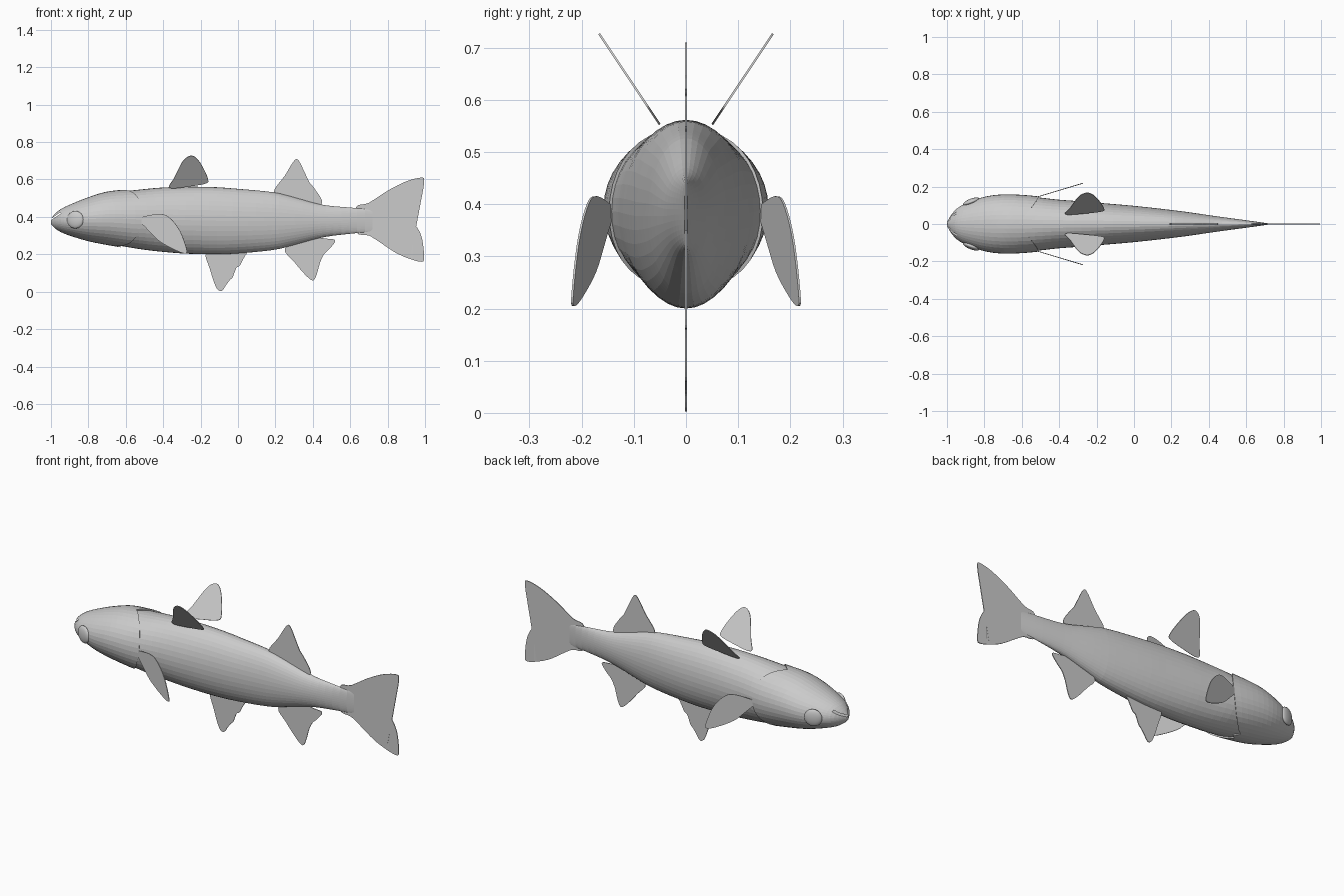
import bpy, bmesh, math
from mathutils import Vector

cube = bpy.data.objects.get("Cube")
if cube:
    bpy.data.objects.remove(cube, do_unlink=True)

# One plain grey for everything
grey = bpy.data.materials.new("plain grey")
grey.use_nodes = True
colour = (0.6, 0.6, 0.6, 1)
grey.diffuse_color = colour
grey.node_tree.nodes["Principled BSDF"].inputs["Base Color"].default_value = colour

# Body profile in hundredths: x, top, bottom, half width
PROFILE = [(-100, 39, 36, 1), (-98, 41.5, 34, 4.5), (-95, 44, 32, 8),
           (-90, 46.5, 30, 11), (-80, 50.5, 27, 14.5), (-70, 53.5, 25, 15.8),
           (-55, 55, 22.5, 15.2), (-40, 56, 21, 13.2), (-15, 56, 20, 11),
           (0, 55, 20.5, 9.7), (20, 53, 22.5, 7.5), (30, 50.5, 25, 6.2),
           (45, 46.5, 29, 4), (60, 45, 31, 2), (72, 44, 32, 0.3)]
SIDES = 40


def section(x):
    """Top, bottom and half width at x, by cubic interpolation."""
    x = max(-1, min(0.72, x)) * 100
    last = len(PROFILE) - 1
    i = next(k for k in range(last) if x <= PROFILE[k + 1][0] + 1e-6)

    def slope(k, c):
        a, b = PROFILE[max(k - 1, 0)], PROFILE[min(k + 1, last)]
        return (b[c] - a[c]) / (b[0] - a[0])

    p, q = PROFILE[i], PROFILE[i + 1]
    h = q[0] - p[0]
    t = (x - p[0]) / h
    s = t * t * (3 - 2 * t)
    return [(p[c] * (1 - s) + q[c] * s + h * t * (1 - t)
             * ((1 - t) * slope(i, c) - t * slope(i + 1, c))) / 100 for c in (1, 2, 3)]


def skin_point(x, angle, scale=1.0):
    top, bottom, width = section(x)
    return Vector((x, width * scale * math.cos(angle),
                   (top + bottom) / 2 + (top - bottom) / 2 * scale * math.sin(angle)))


def add_object(name, bm):
    bmesh.ops.recalc_face_normals(bm, faces=bm.faces)
    mesh = bpy.data.meshes.new(name)
    bm.to_mesh(mesh)
    bm.free()
    obj = bpy.data.objects.new(name, mesh)
    bpy.context.collection.objects.link(obj)
    mesh.materials.append(grey)
    return obj


def loft(name, rings):
    bm = bmesh.new()
    loops = [[bm.verts.new(p) for p in ring] for ring in rings]
    for a, b in zip(loops, loops[1:]):
        for k in range(SIDES):
            n = (k + 1) % SIDES
            bm.faces.new((a[k], a[n], b[n], b[k]))
    bm.faces.new(loops[0])
    bm.faces.new(loops[-1])
    return add_object(name, bm)


angles = [math.tau * k / SIDES for k in range(SIDES)]

# Trunk, slightly sunk beneath the gill covers
trunk = []
for k in range(37):
    x = -0.78 + 1.5 * k / 36
    scale = 0.95 + 0.05 * min(1, max(0, (x + 0.6) / 0.3))
    trunk.append([skin_point(x, a, scale) for a in angles])
loft("body", trunk)


# Head shell, its rear edge sweeping back into the gill covers
def gill_edge(angle):
    return -0.66 + 0.15 * abs(math.cos(angle - 0.15 * math.copysign(1, math.cos(angle)))) ** 0.8


head = []
for k in range(21):
    t = (k / 20) ** 1.6
    head.append([skin_point(-1 + t * (gill_edge(a) + 1), a) for a in angles])
head.append([skin_point(gill_edge(a) - 0.005, a, 0.92) for a in angles])
head_obj = loft("head", head)

# Mouth slit, cut by a thin tilted block
bm = bmesh.new()
bmesh.ops.create_cube(bm, size=1)
cutter = add_object("mouth_cutter", bm)
cutter.scale = (0.1, 0.4, 0.007)
cutter.rotation_euler.y = -0.6
cutter.location = (-0.99, 0, 0.393)
cutter.hide_render = True
cutter.hide_viewport = True
cutter.display_type = 'WIRE'
cut = head_obj.modifiers.new("mouth", 'BOOLEAN')
cut.operation = 'DIFFERENCE'
cut.solver = 'EXACT'
cut.object = cutter

# Eyes: flattened domes lying on the cheeks
for side, label in ((1, "left"), (-1, "right")):
    bm = bmesh.new()
    bmesh.ops.create_uvsphere(bm, u_segments=24, v_segments=12, radius=0.047)
    eye = add_object(label + "_eye", bm)
    eye.scale.z = 0.35
    eye.location = (-0.87, side * 0.119, 0.385)
    normal = Vector((-0.38, side, 0))
    eye.rotation_euler = normal.to_track_quat('Z', 'Y').to_euler()
    eye.data.shade_smooth()


def fin(name, outline, place=lambda x, z: 0, steps=4):
    """Thin plate with a smooth closed outline in hundredths of x and z."""
    pts = [Vector(p) / 100 for p in outline]
    bm = bmesh.new()
    verts = []
    for i in range(len(pts)):
        a, b, c, d = (pts[(i + j) % len(pts)] for j in (-1, 0, 1, 2))
        for k in range(steps):
            t = k / steps
            p = b + (c - a) * t / 2 + (a * 2 - b * 5 + c * 4 - d) * t * t / 2 \
                + (b * 3 - a - c * 3 + d) * t ** 3 / 2
            verts.append(bm.verts.new((p.x, place(p.x, p.y), p.y)))
    bm.faces.new(verts)
    bmesh.ops.triangulate(bm, faces=bm.faces)
    obj = add_object(name, bm)
    solid = obj.modifiers.new("thickness", 'SOLIDIFY')
    solid.thickness = 0.004
    solid.offset = 0


# Fins on the centre line
fin("dorsal_fin", [(19, 53), (25, 62), (30, 70), (32.5, 70), (36, 63), (38.5, 58),
                   (41, 55), (45, 47.5), (38, 44), (25, 47)])
fin("tail_fin", [(63, 45), (70, 47.5), (80, 54), (90, 59), (98, 61), (99.5, 59),
                 (98, 50), (95, 42), (92.5, 38.5), (96, 34), (98.5, 28), (99.5, 18),
                 (98, 16), (92, 17.5), (84, 21), (75, 27), (70, 30), (63, 32)])
fin("anal_fin", [(25, 23), (30, 16), (36, 9), (40, 6), (42, 9), (44, 16), (46, 20),
                 (49, 23), (52, 27.5), (46, 28.5), (35, 30)])
fin("belly_fin", [(-17, 21), (-15, 12), (-12, 3), (-10, 0.5), (-8, 1), (-5, 6),
                  (-3, 7.5), (-1, 12.5), (1, 14), (3, 18), (4.5, 22), (-7, 24)])

# Paired fins, mirrored across the body
for side, label in ((1, "left"), (-1, "right")):
    fin(label + "_upper_fin",
        [(-36.5, 55.5), (-34, 61), (-30, 69), (-27, 72), (-24, 72.5), (-21, 70),
         (-18, 65), (-16, 60), (-17, 58), (-25, 56.5)],
        lambda x, z: side * (0.045 + (z - 0.545) * 0.67))
    fin(label + "_pectoral_fin",
        [(-53, 38.5), (-49, 40.5), (-41, 41.5), (-36, 39), (-31, 32.5), (-27.5, 23),
         (-28, 20.5), (-33, 22), (-42, 27), (-48, 33)],
        lambda x, z: side * (0.15 + 0.3 * (x + 0.5)))
